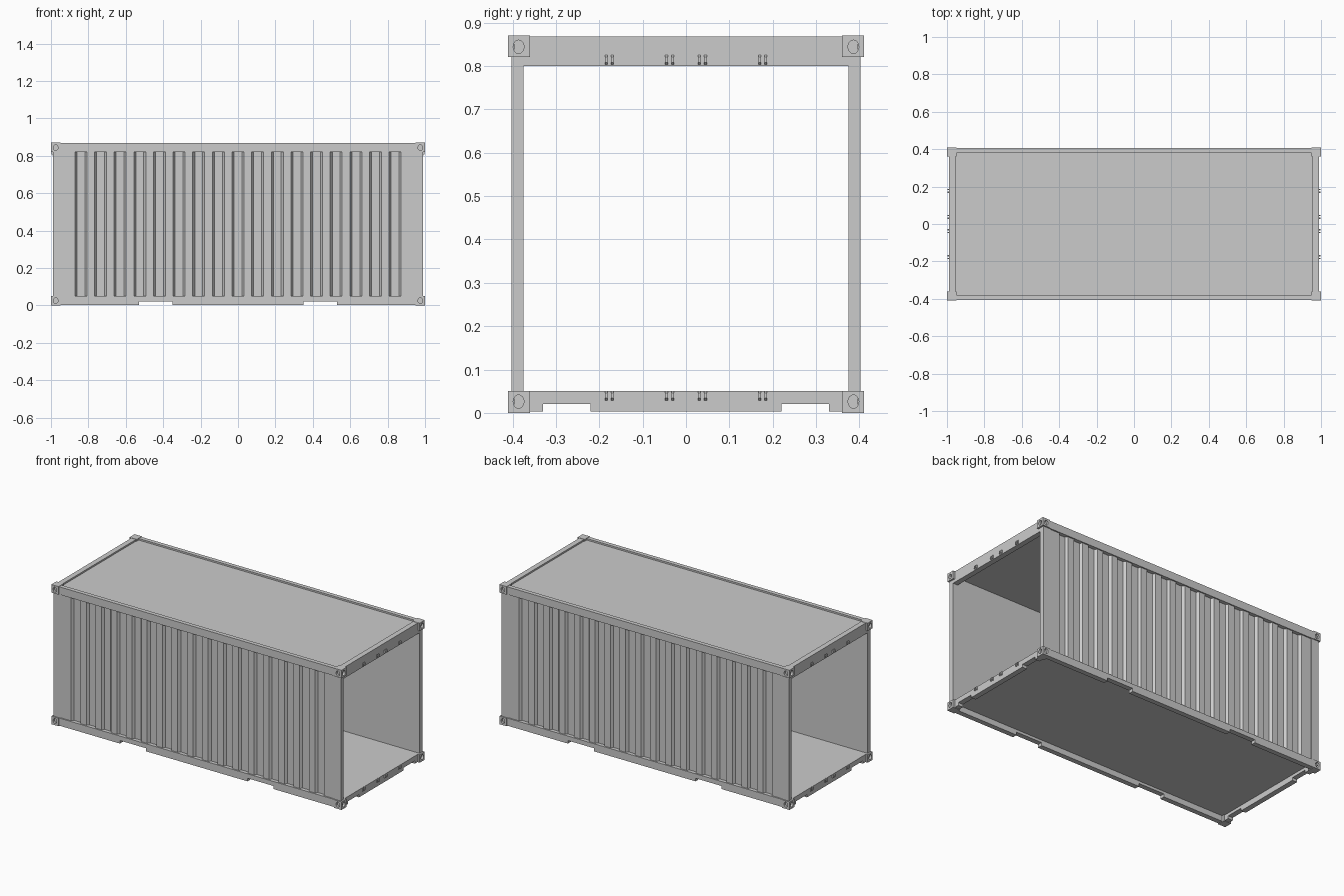
import bpy, bmesh, math
from mathutils import Vector

if "Cube" in bpy.data.objects:
    bpy.data.objects.remove(bpy.data.objects["Cube"])

MID = 0.435  # half of the total height; every part's origin sits here


def prism(name, pts, axis, a, b, mirror=""):
    """Extrude a 2D outline along an axis from a to b, then mirror it."""
    def place(p, t):
        x, y, z = {"x": (t, p[0], p[1]), "y": (p[0], t, p[1]),
                   "z": (p[0], p[1], t)}[axis]
        return Vector((x, y, z - MID))
    bm = bmesh.new()
    face = bm.faces.new([bm.verts.new(place(p, a)) for p in pts])
    new = bmesh.ops.extrude_face_region(bm, geom=[face])["geom"]
    bmesh.ops.translate(bm, verts=[v for v in new if isinstance(v, bmesh.types.BMVert)],
                        vec=place((0, 0), b) - place((0, 0), a))
    bmesh.ops.recalc_face_normals(bm, faces=bm.faces)
    me = bpy.data.meshes.new(name)
    bm.to_mesh(me)
    bm.free()
    ob = bpy.data.objects.new(name, me)
    ob.location.z = MID
    bpy.context.collection.objects.link(ob)
    if mirror:
        mod = ob.modifiers.new("mirror", "MIRROR")
        mod.use_axis = [c in mirror for c in "xyz"]
        mod.use_mirror_merge = False
    return ob


def box(name, x, y, z, mirror=""):
    pts = [(x[0], y[0]), (x[1], y[0]), (x[1], y[1]), (x[0], y[1])]
    return prism(name, pts, "z", z[0], z[1], mirror)


def notched(half, n0, n1, z0, z1, notch):
    """Beam outline with two forklift notches in its lower edge."""
    right = [(n0, z0), (n0, notch), (n1, notch), (n1, z0), (half, z0), (half, z1)]
    return right + [(-u, v) for u, v in reversed(right)]


def oval(cu, cv, ru, rv, n=16):
    return [(cu + ru * math.cos(2 * math.pi * i / n),
             cv + rv * math.sin(2 * math.pi * i / n)) for i in range(n)]


# corner castings with oval sockets on the end and side faces
casting = box("corner_castings", (0.95, 1.0), (0.36, 0.41), (0, 0.05))
for name, axis, c, a, b in (("end_socket_cutter", "x", 0.386, 0.986, 1.02),
                            ("side_socket_cutter", "y", 0.975, 0.396, 0.43)):
    cutter = prism(name, oval(c, 0.026, 0.0125, 0.0155), axis, a, b)
    cutter.hide_render = True
    cutter.hide_viewport = True
    cut = casting.modifiers.new(name, "BOOLEAN")
    cut.operation = "DIFFERENCE"
    cut.solver = "EXACT"
    cut.object = cutter
m = casting.modifiers.new("mirror", "MIRROR")
m.use_axis = (True, True, True)
m.use_mirror_merge = False

# corner posts
box("corner_posts", (0.94, 0.99), (0.375, 0.402), (0.05, 0.82), "xy")

# corrugated side walls, flat on the inside
pitch, outer, inner = 0.105, 0.398, 0.383
outline = [(-0.94, 0.375), (-0.94, outer)]
for k in range(-8, 9):
    c = k * pitch
    outline += [(c - 0.032, outer), (c - 0.021, inner),
                (c + 0.021, inner), (c + 0.032, outer)]
outline += [(0.94, outer), (0.94, 0.375)]
prism("side_walls", outline, "z", 0.045, 0.825, "y")

# side rails, the lower pair notched for forklifts
box("top_side_rails", (-0.95, 0.95), (0.38, 0.406), (0.82, 0.868), "y")
prism("bottom_side_rails", notched(0.95, 0.35, 0.53, 0.003, 0.05, 0.022),
      "y", 0.375, 0.406, "y")

# end headers and notched end sills
box("end_headers", (0.955, 0.988), (-0.36, 0.36), (0.80, 0.868), "x")
box("header_ends", (0.955, 0.988), (0.36, 0.402), (0.80, 0.82), "xy")
prism("end_sills", notched(0.36, 0.22, 0.33, 0.003, 0.05, 0.02),
      "x", 0.955, 0.988, "x")

# roof and floor panels
box("roof", (-0.956, 0.956), (-0.381, 0.381), (0.848, 0.858))
box("floor", (-0.956, 0.956), (-0.376, 0.376), (0.038, 0.05))

# paired lock bar keepers on the headers and sills
for y in (0.038, 0.177):
    for dy in (-0.007, 0.007):
        for place, z0, z1 in (("header", 0.803, 0.825), ("sill", 0.029, 0.051)):
            tab = [(0.985, z0), (0.991, z0), (0.996, z0 + 0.005),
                   (0.996, z1 - 0.005), (0.991, z1), (0.985, z1)]
            prism(place + "_keeper", tab, "y", y + dy - 0.003, y + dy + 0.003, "xy")
